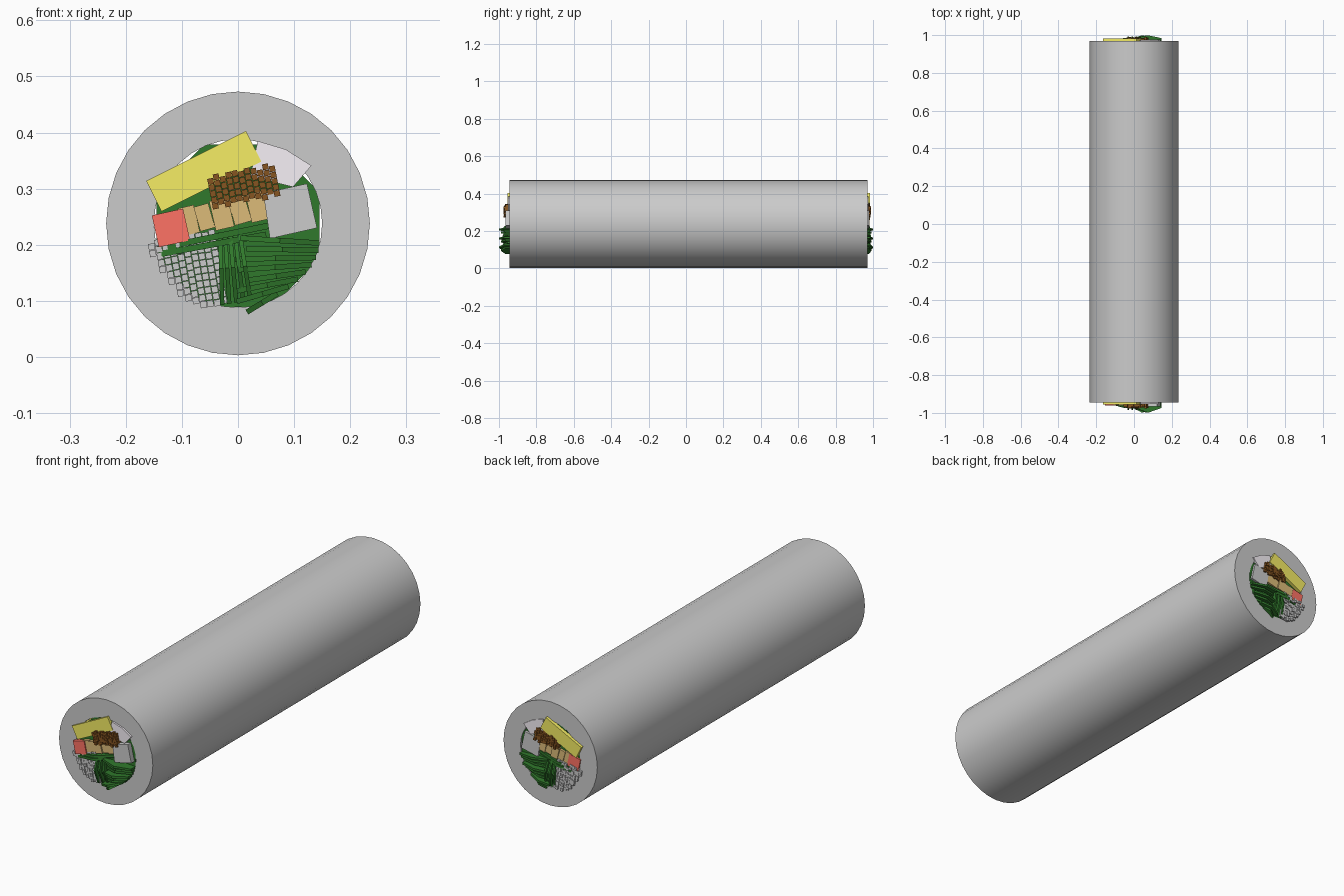
import bpy, bmesh, math, random
from mathutils import Vector

if "Cube" in bpy.data.objects:
    bpy.data.objects.remove(bpy.data.objects["Cube"])

random.seed(4)
ZC = 0.238
Y0, Y1 = -0.945, 0.97


def finish(name, bm, color=None):
    bmesh.ops.recalc_face_normals(bm, faces=bm.faces)
    me = bpy.data.meshes.new(name)
    bm.to_mesh(me)
    bm.free()
    ob = bpy.data.objects.new(name, me)
    bpy.context.collection.objects.link(ob)
    if color:
        mat = bpy.data.materials.new(name)
        mat.diffuse_color = (*color, 1)
        mat.use_nodes = True
        mat.node_tree.nodes["Principled BSDF"].inputs["Base Color"].default_value = mat.diffuse_color
        me.materials.append(mat)
    return ob


def prism(bm, pts, y0, y1):
    """Extrude an x-z outline along y."""
    a = [bm.verts.new((x, y0, z)) for x, z in pts]
    b = [bm.verts.new((x, y1, z)) for x, z in pts]
    n = len(pts)
    bm.faces.new(a)
    bm.faces.new(b[::-1])
    for i in range(n):
        bm.faces.new((a[i], b[i], b[(i + 1) % n], a[(i + 1) % n]))


def rect(cx, cz, w, h, deg):
    c, s = math.cos(math.radians(deg)), math.sin(math.radians(deg))
    return [(cx + u * c - v * s, cz + u * s + v * c)
            for u, v in ((-w/2, -h/2), (w/2, -h/2), (w/2, h/2), (-w/2, h/2))]


def sheet(bm, x0, z0, x1, z1, t, y0, y1):
    """Leaf layer between two x-z points, with peaked ends."""
    p, q = Vector((x0, 0, z0)), Vector((x1, 0, z1))
    d = (q - p).normalized()
    nrm = Vector((-d.z, 0, d.x)) * t / 2
    outline = ((0, y0 + .025), (.5, y0), (1, y0 + .025),
               (1, y1 - .015), (.5, y1), (0, y1 - .015))
    sides = []
    for s in (-1, 1):
        sides.append([bm.verts.new(p.lerp(q, f) + nrm * s + Vector((0, y, 0))) for f, y in outline])
    a, b = sides
    bm.faces.new(a)
    bm.faces.new(b[::-1])
    for i in range(6):
        bm.faces.new((a[i], b[i], b[(i + 1) % 6], a[(i + 1) % 6]))


# Outer tube with hollow centre
bm = bmesh.new()
N = 32
rings = []
for r, y in ((.235, Y0), (.235, Y1), (.15, Y1), (.15, Y0)):
    rings.append([bm.verts.new((r * math.cos(2 * math.pi * i / N), y,
                                ZC + r * math.sin(2 * math.pi * i / N))) for i in range(N)])
for k in range(4):
    a, b = rings[k], rings[(k + 1) % 4]
    for i in range(N):
        j = (i + 1) % N
        bm.faces.new((a[i], a[j], b[j], b[i]))
tube = finish("outer_tube", bm)
bpy.context.view_layer.objects.active = tube
tube.select_set(True)
bpy.ops.object.shade_smooth_by_angle(angle=math.radians(35))

# Leaf core behind the fillings
GREEN = (.03, .19, .025)
bm = bmesh.new()
prism(bm, [(.157 * math.cos(math.radians(22.5 + 45 * i)),
            .234 + .157 * math.sin(math.radians(22.5 + 45 * i))) for i in range(8)], Y0 + .003, Y1 - .003)
finish("leaf_core", bm, GREEN)

# Solid strips
strips = {
    "yellow_strip": (rect(-.061, .331, .199, .061, 26.6), -.955, .983, (.92, .85, .13)),
    "red_strip": (rect(-.1195, .23, .057, .058, 12.5), -.962, .975, (1, .17, .13)),
    "pale_strip_upper": ([(.035, .385), (.085, .37), (.131, .341), (.098, .303), (.022, .322)],
                         -.953, .975, (.93, .88, .93)),
    "pale_strip_lower": ([(.045, .292), (.123, .309), (.141, .23), (.057, .211)],
                         -.965, .978, None),
}
for name, (pts, a, b, col) in strips.items():
    bm = bmesh.new()
    prism(bm, pts, a, b)
    finish(name, bm, col)

# Row of tan sticks
bm = bmesh.new()
for i, (x, w, h) in enumerate(((-.088, .03, .05), (-.06, .027, .045), (-.029, .034, .054),
                               (.003, .031, .048), (.034, .031, .052))):
    prism(bm, rect(x, .261 + x * .2, w, h, 13 + (i % 2) * 3), -.957 - .003 * (i % 3), .974 + .003 * (i % 3))
finish("tan_sticks", bm, (.72, .5, .19))


def bundle(name, cx, cz, cols, rows, size, deg, keep, y0, y1, dy, color):
    bm = bmesh.new()
    c, s = math.cos(math.radians(deg)), math.sin(math.radians(deg))
    for i in range(cols):
        shift = random.uniform(-.4, .4) * size
        for j in range(rows):
            u, v = (i - (cols - 1) / 2) * size, (j - (rows - 1) / 2) * size + shift
            x, z = cx + u * c - v * s, cz + u * s + v * c
            if keep(x, z):
                e = random.uniform(0, dy)
                prism(bm, rect(x, z, size * .94, size * .94, deg), y0 - e, y1 + e)
    finish(name, bm, color)


# Bundles of fine sticks
bundle("brown_sticks", .01, .304, 11, 5, .0112, 11,
       lambda x, z: True, -.965, .978, .012, (.24, .09, .015))
bundle("white_sticks", -.09, .15, 10, 11, .0122, 10,
       lambda x, z: math.hypot(x, z - ZC) < .162, -.95, .974, .008, (.88, .88, .88))

# Layered leaves: upper band, upright group and right-hand fan
bm = bmesh.new()
for x0, z0, x1, z1 in ((-.142, .183, .05, .218), (-.135, .195, .06, .235)):
    sheet(bm, x0, z0, x1, z1, .011, -.975, .985)
for i in range(5):
    f = i / 4
    sheet(bm, -.032 + .035 * f, .222, -.028 + .05 * f, .093 + .008 * f, .0075,
          -.985 + .012 * (i % 2), .992 - .008 * (i % 2))
for i in range(8):
    f = i / 7
    sheet(bm, .004 + .012 * math.sin(i * 2), .212 - .132 * f,
          .145 - .075 * f ** 2, .203 - .09 * f, .0095,
          -.999 + .01 * (i % 3), .999 - .008 * (i % 3))
finish("leaf_layers", bm, GREEN)
